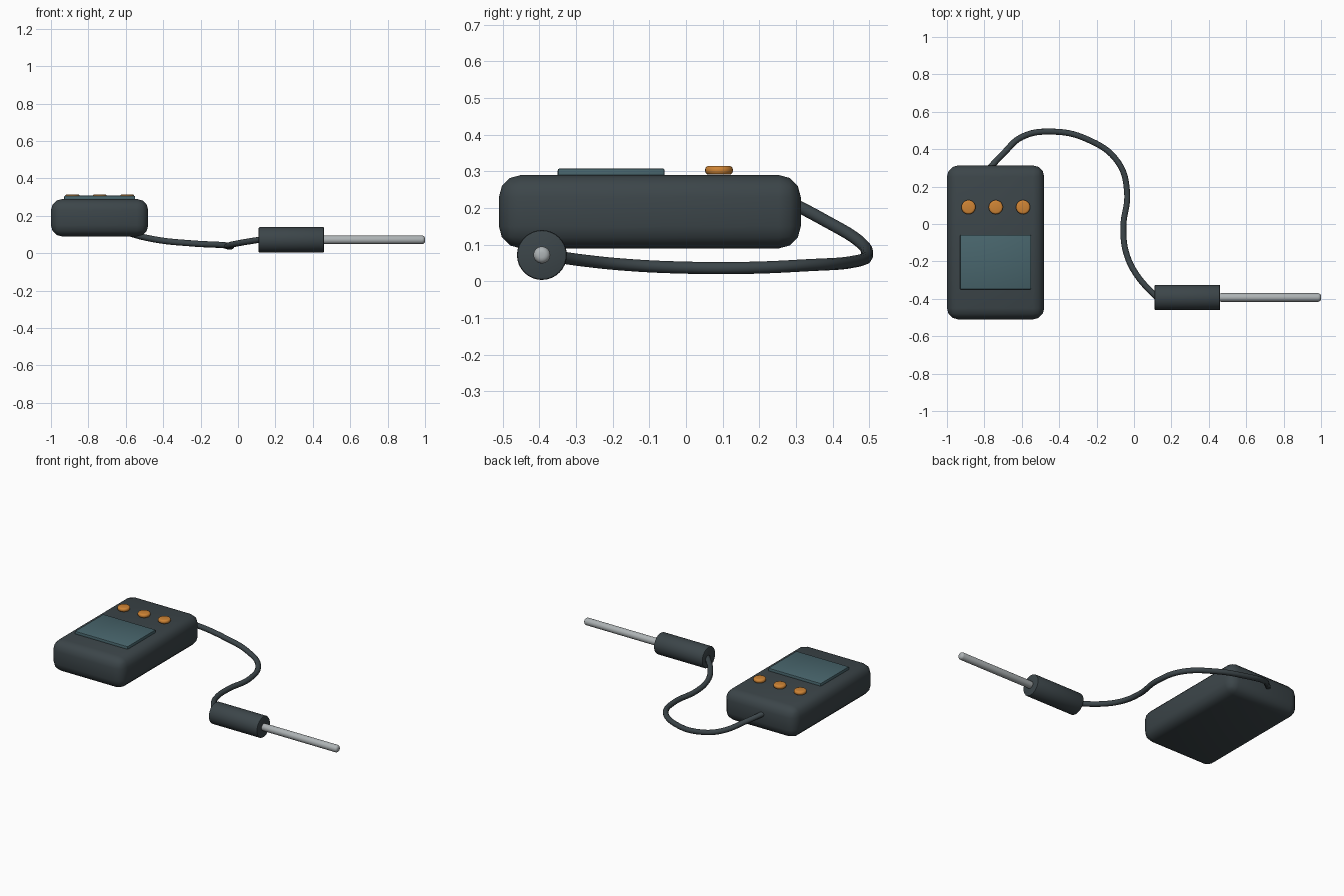
import bpy, math

if "Cube" in bpy.data.objects:
    bpy.data.objects.remove(bpy.data.objects["Cube"])


def material(name, rgb):
    m = bpy.data.materials.new(name)
    m.diffuse_color = (*rgb, 1)
    m.use_nodes = True
    m.node_tree.nodes["Principled BSDF"].inputs["Base Color"].default_value = m.diffuse_color
    return m


CASING = material("dark slate", (0.045, 0.06, 0.067))
GLASS = material("teal glass", (0.065, 0.13, 0.15))
ORANGE = material("orange", (0.62, 0.23, 0.035))
METAL = material("metal", (0.42, 0.45, 0.46))


def finish(name, mat, bevel, segments, angle=40):
    """Name, colour, round the edges and smooth the active object."""
    o = bpy.context.object
    o.name = name
    o.data.materials.append(mat)
    bpy.ops.object.transform_apply(location=False, rotation=True, scale=True)
    b = o.modifiers.new("round", 'BEVEL')
    b.width, b.segments = bevel, segments
    b.limit_method, b.angle_limit = 'ANGLE', math.radians(40)
    bpy.ops.object.modifier_apply(modifier="round")
    bpy.ops.object.shade_smooth_by_angle(angle=math.radians(angle))
    return o


def box(name, mat, lo, hi, bevel, segments):
    bpy.ops.mesh.primitive_cube_add(
        size=1, location=[(a + b) / 2 for a, b in zip(lo, hi)])
    bpy.context.object.scale = [b - a for a, b in zip(lo, hi)]
    finish(name, mat, bevel, segments)


def rod(name, mat, x0, x1, y, z, radius, bevel, segments):
    bpy.ops.mesh.primitive_cylinder_add(
        vertices=32, radius=radius, depth=x1 - x0,
        location=((x0 + x1) / 2, y, z), rotation=(0, math.pi / 2, 0))
    finish(name, mat, bevel, segments)


# Meter casing and display
box("casing", CASING, (-1, -0.51, 0.09), (-0.48, 0.313, 0.29), 0.06, 3)
box("display", GLASS, (-0.93, -0.35, 0.28), (-0.55, -0.058, 0.308), 0.006, 2)

# Row of three buttons
for i in range(3):
    bpy.ops.mesh.primitive_cylinder_add(
        vertices=24, radius=0.038, depth=0.024,
        location=(-0.885 + 0.146 * i, 0.09, 0.303))
    finish(f"button_{i + 1}", ORANGE, 0.01, 3)

# Probe: grip and round-tipped metal rod
rod("probe_grip", CASING, 0.11, 0.46, -0.393, 0.072, 0.068, 0.006, 2)
rod("probe_rod", METAL, 0.45, 1.0, -0.393, 0.072, 0.023, 0.016, 4)

# Cable from the back of the casing to the grip
path = [(-0.785, 0.285, 0.216), (-0.70, 0.375, 0.168), (-0.60, 0.465, 0.115),
        (-0.45, 0.494, 0.075), (-0.25, 0.453, 0.053), (-0.085, 0.33, 0.044),
        (-0.037, 0.17, 0.037), (-0.057, -0.02, 0.038), (-0.04, -0.16, 0.045),
        (0.02, -0.28, 0.057), (0.125, -0.395, 0.074)]
curve = bpy.data.curves.new("cable", 'CURVE')
curve.dimensions = '3D'
curve.bevel_depth = 0.0165
curve.bevel_resolution = 3
curve.resolution_u = 8
curve.use_fill_caps = True
spline = curve.splines.new('BEZIER')
spline.bezier_points.add(len(path) - 1)
for point, co in zip(spline.bezier_points, path):
    point.co = co
    point.handle_left_type = point.handle_right_type = 'AUTO'
curve.materials.append(CASING)
cable = bpy.data.objects.new("cable", curve)
bpy.context.collection.objects.link(cable)
